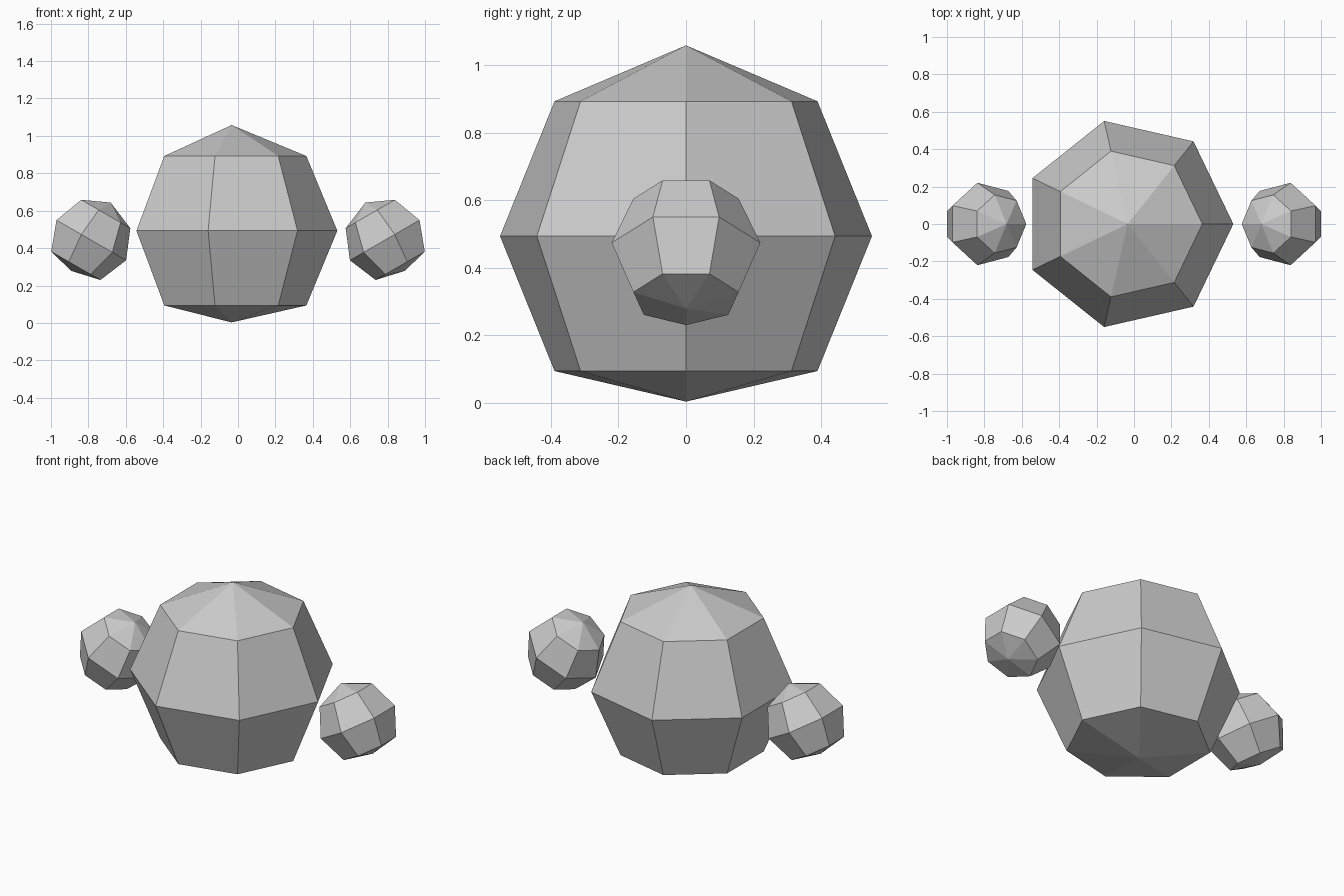
import bpy, bmesh
from math import radians
from mathutils import Matrix, Vector

if "Cube" in bpy.data.objects:
    bpy.data.objects.remove(bpy.data.objects["Cube"])

R = 0.565


def seven_sided_ball(name, scale, centre, tilt=0.0, mirror=False):
    """Faceted ball: three rings of seven, pointed top, flattened bottom."""
    bm = bmesh.new()
    bmesh.ops.create_uvsphere(bm, u_segments=7, v_segments=4, radius=R)
    # turn one corner exactly to +x
    v0 = max((v for v in bm.verts if abs(v.co.z) < 0.01), key=lambda v: v.co.x)
    ang = Vector((v0.co.x, v0.co.y)).angle_signed(Vector((1, 0)))
    turn = Matrix.Rotation(-ang, 4, 'Z')
    bmesh.ops.transform(bm, matrix=turn, verts=bm.verts)
    for v in bm.verts:
        if v.co.z < -0.9 * R:
            v.co.z = -0.49
    m = Matrix.Translation(centre) @ Matrix.Rotation(tilt, 4, 'Y') @ Matrix.Scale(scale, 4)
    if mirror:
        m = Matrix.Diagonal((-1, 1, 1, 1)) @ m
    bmesh.ops.transform(bm, matrix=m, verts=bm.verts)
    bmesh.ops.recalc_face_normals(bm, faces=bm.faces)
    me = bpy.data.meshes.new(name)
    bm.to_mesh(me)
    bm.free()
    ob = bpy.data.objects.new(name, me)
    bpy.context.collection.objects.link(ob)
    return ob


# large central body
seven_sided_ball("body", 1.0, (-0.034, 0, 0.493))
# small tilted balls floating on either side
for name, flip in (("left_ball", False), ("right_ball", True)):
    seven_sided_ball(name, 0.4, (-0.794, 0, 0.448), radians(30), flip)
